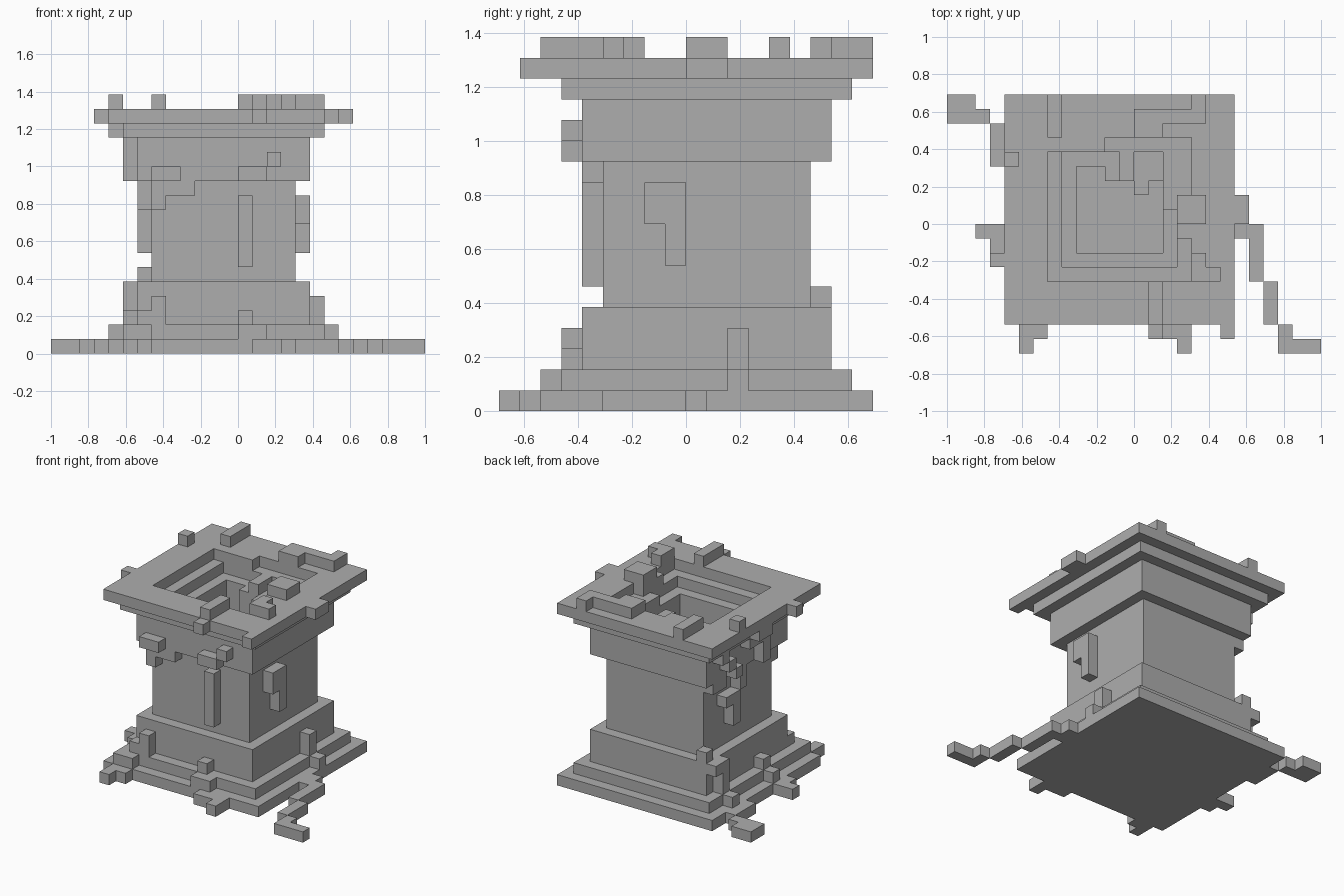
import bpy
import bmesh
from mathutils import Vector

cube = bpy.data.objects.get("Cube")
if cube:
    bpy.data.objects.remove(cube, do_unlink=True)

U = 2 / 26            # edge of one block
CENTRE = (-1, 1)      # tower axis, in blocks

stone = bpy.data.materials.new("grey stone")
stone.use_nodes = True
GREY = (0.42, 0.42, 0.42, 1)
stone.diffuse_color = GREY
stone.node_tree.nodes["Principled BSDF"].inputs["Base Color"].default_value = GREY


def finish(bm, name):
    bmesh.ops.recalc_face_normals(bm, faces=bm.faces)
    bmesh.ops.scale(bm, vec=(U, U, U), verts=bm.verts)
    mesh = bpy.data.meshes.new(name)
    bm.to_mesh(mesh)
    bm.free()
    mesh.materials.append(stone)
    bpy.context.collection.objects.link(bpy.data.objects.new(name, mesh))


def square_lathe(name, profile):
    """Stack square rings of (half width, height) and cap both ends."""
    bm = bmesh.new()
    rings = []
    for r, z in profile:
        rings.append([bm.verts.new((CENTRE[0] + sx * r, CENTRE[1] + sy * r, z))
                      for sx, sy in ((-1, -1), (1, -1), (1, 1), (-1, 1))])
    for a, b in zip(rings, rings[1:]):
        for i in range(4):
            j = (i + 1) % 4
            bm.faces.new((a[i], a[j], b[j], b[i]))
    bm.faces.new(rings[0])
    bm.faces.new(rings[-1])
    finish(bm, name)


def blocks(name, layout):
    """Boxes written as 'x y z' corner and 'dx dy dz' size, in blocks."""
    bm = bmesh.new()
    for spec in layout.split(","):
        n = [int(t) for t in spec.split()]
        corner, size = Vector(n[:3]), Vector(n[3:])
        made = bmesh.ops.create_cube(bm, size=1)["verts"]
        for v in made:
            v.co = corner + Vector((c + 0.5) * s for c, s in zip(v.co, size))
    finish(bm, name)


# Tower: stepped base, shaft, flared crown, then down the stepped well
square_lathe("tower", [
    (8, 0), (8, 1), (7, 1), (7, 2), (6, 2), (6, 5), (5, 5), (5, 12),
    (6, 12), (6, 15), (7, 15), (7, 16), (8, 16), (8, 17),
    (5, 17), (5, 16), (4, 16), (4, 15), (3, 15), (3, 2)])

# Growth lying on top of the rim
blocks("rim_top_growth",
       "-9 4 17 1 1 1, -6 6 17 1 3 1, 1 -7 17 1 3 1, 0 6 17 2 2 1,"
       "2 7 17 3 1 1, 4 8 17 1 1 1, 4 -4 17 1 2 1, 5 -4 17 1 1 1,"
       "3 0 17 2 2 1")

# Growth hanging on the outside of the rim
blocks("rim_side_growth",
       "6 -8 16 1 1 1, 1 -8 16 1 1 1, 7 0 16 1 2 1, -10 -3 16 1 1 1")

# Growth inside the well
blocks("well_growth",
       "-6 5 16 4 1 1, 3 -1 16 1 1 1, 3 0 16 1 2 1, 2 1 15 1 2 1,"
       "-2 3 12 5 1 3, -1 3 15 1 2 1, 0 2 13 1 2 2, 2 3 15 1 2 1")

# Growth on the front of the crown and shaft
blocks("front_growth",
       "-6 -6 12 2 1 1, 0 -6 12 2 1 1, 2 -6 13 1 1 1,"
       "-6 -5 10 1 1 2, -5 -5 11 2 1 1, 0 -5 6 1 1 5")

# Hook shaped growth on the left side of the shaft
blocks("left_growth", "4 -2 9 1 2 2, 4 -1 7 1 1 2")

# Growth on the right side of the crown and shaft
blocks("right_growth",
       "-9 0 15 1 2 1, -8 5 14 1 1 1, -8 4 13 1 1 1, -8 -1 14 1 3 1,"
       "-8 -1 12 1 1 2, -8 3 12 1 1 1, -7 1 10 1 1 2, -7 4 11 1 2 1,"
       "-7 2 9 1 2 1, -7 2 7 1 1 2")

# Growth climbing the stepped base
blocks("base_growth",
       "-6 -6 2 1 1 2, -7 -6 2 1 1 1, -8 -7 1 2 1 1, 0 -6 2 1 1 1,"
       "0 -7 1 2 1 1, 5 2 2 1 1 2, 6 2 1 1 1 1, -7 6 5 1 1 1,"
       "-8 6 4 1 1 1, -8 5 2 1 1 3, -9 5 1 1 1 1, -9 -1 1 1 1 1,"
       "-8 -1 2 1 1 1")

# Roots creeping over the ground
blocks("ground_roots",
       "7 -1 0 1 2 1, 8 -4 0 1 4 1, 9 -7 0 1 3 1, 10 -9 0 1 2 1,"
       "11 -9 0 2 1 1, -10 4 0 1 3 1, -11 7 0 1 1 1, -13 7 0 2 2 1,"
       "-10 -2 0 1 2 1, -11 -1 0 1 1 1, -8 -9 0 1 2 1, -7 -8 0 1 1 1,"
       "1 -8 0 2 1 1, 3 -9 0 1 2 1")
